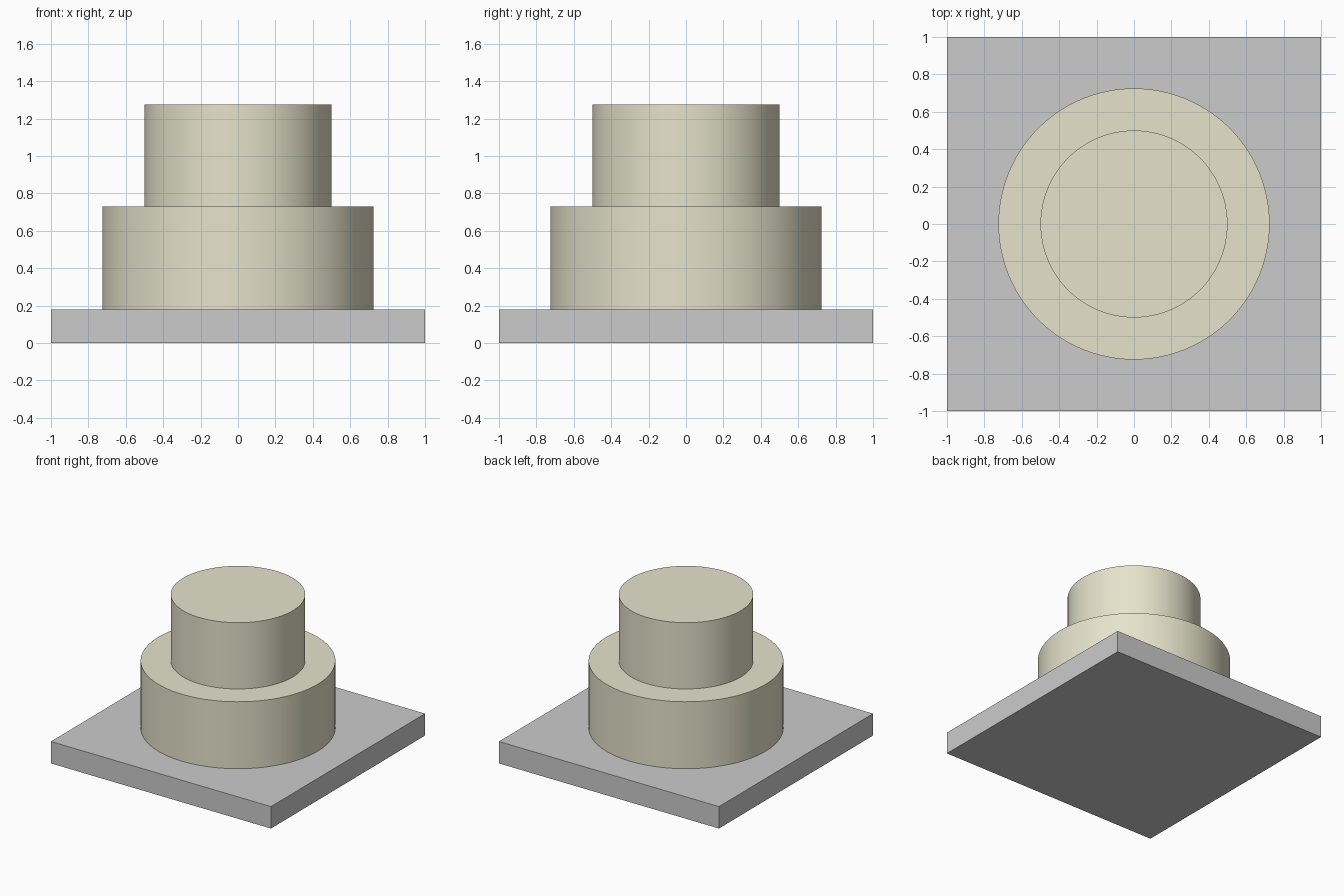
import bpy
import math

if "Cube" in bpy.data.objects:
    bpy.data.objects.remove(bpy.data.objects["Cube"])

BOARD_TOP, TIER_TOP, CAKE_TOP = 0.18, 0.73, 1.275

# Cream icing colour
icing = bpy.data.materials.new("icing")
icing.diffuse_color = (0.79, 0.77, 0.60, 1)
icing.use_nodes = True
icing.node_tree.nodes["Principled BSDF"].inputs["Base Color"].default_value = icing.diffuse_color


def tier(name, radius, z0, z1):
    bpy.ops.mesh.primitive_cylinder_add(
        vertices=96, radius=radius, depth=z1 - z0, location=(0, 0, (z0 + z1) / 2))
    ob = bpy.context.object
    ob.name = name
    ob.data.materials.append(icing)
    bpy.ops.object.shade_smooth_by_angle(angle=math.radians(30))


# Square cake board
bpy.ops.mesh.primitive_cube_add(size=1, location=(0, 0, BOARD_TOP / 2))
board = bpy.context.object
board.name = "cake_board"
board.scale = (2, 2, BOARD_TOP)
bpy.ops.object.transform_apply(location=False, rotation=False, scale=True)

# Two stacked round tiers
tier("lower_tier", 0.725, BOARD_TOP, TIER_TOP)
tier("upper_tier", 0.5, TIER_TOP, CAKE_TOP)

# Blank label lying on the front left corner of the board
bpy.ops.mesh.primitive_plane_add(size=1, location=(-0.72, -0.80, BOARD_TOP + 0.002))
label = bpy.context.object
label.name = "blank_label"
label.scale = (0.32, 0.16, 1)
bpy.ops.object.transform_apply(location=False, rotation=False, scale=True)
